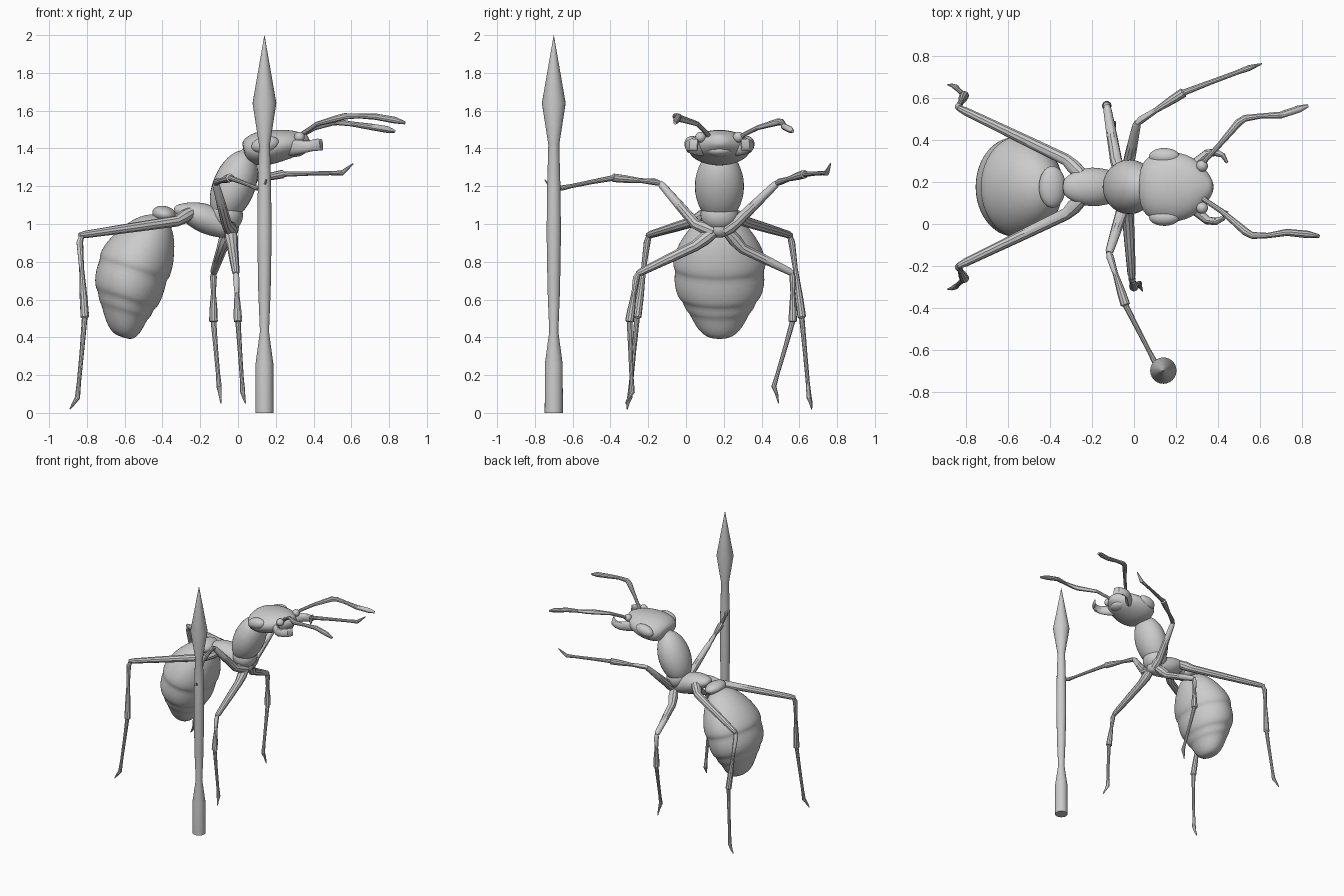
import bpy, bmesh, math
from mathutils import Vector

MID = 0.177  # y of the body's mirror plane


def loft(name, rings, sides=12, subsurf=0, side=(0, 1, 0), fixed=None):
    """Skin elliptical rings (x, y, z, radius along side, radius across)."""
    bm = bmesh.new()
    pts = [Vector(r[:3]) for r in rings]
    ref, loops = Vector(side), []
    for i, r in enumerate(rings):
        t = Vector(fixed) if fixed else (pts[min(i + 1, len(pts) - 1)] - pts[max(i - 1, 0)])
        t.normalize()
        u = (ref - t * ref.dot(t)).normalized()
        v = t.cross(u)
        ref = u
        loops.append([bm.verts.new(pts[i] + u * math.cos(a) * r[3] + v * math.sin(a) * r[4])
                      for a in (2 * math.pi * k / sides for k in range(sides))])
    for p, q in zip(loops, loops[1:]):
        for k in range(sides):
            n = (k + 1) % sides
            bm.faces.new((p[k], p[n], q[n], q[k]))
    bm.faces.new(loops[0][::-1])
    bm.faces.new(loops[-1])
    bmesh.ops.recalc_face_normals(bm, faces=bm.faces)
    me = bpy.data.meshes.new(name)
    bm.to_mesh(me)
    bm.free()
    ob = bpy.data.objects.new(name, me)
    bpy.context.collection.objects.link(ob)
    if subsurf:
        ob.modifiers.new("smooth", 'SUBSURF').levels = subsurf
        ob.modifiers["smooth"].render_levels = subsurf
    finish(ob, 60 if subsurf else 35)
    return ob


def finish(ob, angle):
    bpy.ops.object.select_all(action='DESELECT')
    ob.select_set(True)
    bpy.context.view_layer.objects.active = ob
    bpy.ops.object.shade_smooth_by_angle(angle=math.radians(angle))


def ball(name, loc, size, tilt=0.0, roll=0.0):
    bpy.ops.mesh.primitive_uv_sphere_add(segments=32, ring_count=18, location=loc,
                                         rotation=(roll, tilt, 0))
    ob = bpy.context.object
    ob.name = name
    ob.scale = size
    finish(ob, 60)
    return ob


def tube(name, pts, radii, sides=10):
    return loft(name, [(*p, r, r) for p, r in zip(pts, radii)], sides, side=(0.3, 0.5, 0.8))


def leg(name, hip, bend, knee, ankle, toe, claws):
    """Coxa and thigh, flared shin, thin foot ending in a curved claw."""
    h, b, k, a, t = (Vector(p) for p in (hip, bend, knee, ankle, toe))
    tube(name + "_thigh", [h, h.lerp(b, .5), b, b.lerp(k, .4), b.lerp(k, .93), k],
         [.03, .036, .029, .026, .02, .014])
    tube(name + "_shin", [k.lerp(b, .03), k.lerp(a, .08), k.lerp(a, .4), k.lerp(a, .75), k.lerp(a, .98), a],
         [.013, .018, .013, .021, .023, .014])
    tube(name + "_foot", [k.lerp(a, .97), a.lerp(t, .4), a.lerp(t, .8), t, *claws],
         [.015, .012, .011, .014] + [.009, .003][-len(claws):])


# Abdomen: overlapping bands along a slightly bowed axis
profile = [(0, .03), (.025, .085), (.08, .14), (.18, .195), (.3, .235), (.38, .247), (.425, .245),
           (.445, .234), (.53, .242), (.62, .232), (.675, .216), (.69, .198), (.77, .182),
           (.785, .164), (.86, .142), (.94, .11), (.985, .075), (1, .04)]
loft("abdomen", [(-.42 - .19 * s - .05 * math.sin(math.pi * s), MID, 1.045 - .645 * s, r, r * .79)
                 for s, r in profile], 32, 1, fixed=(-.30, 0, -.95))

# Waist node and rear thorax
ball("waist_node", (-.39, MID, 1.05), (.065, .1, .045), .25)
loft("waist_stalk", [(-.40, MID, 1.04, .04, .03), (-.33, MID, 1.045, .035, .026),
                     (-.26, MID, 1.07, .05, .04)], 16)
loft("rear_thorax", [(-.34, MID, 1.075, .025, .015), (-.325, MID, 1.075, .05, .03),
                     (-.27, MID, 1.065, .082, .055), (-.20, MID, 1.04, .098, .08),
                     (-.13, MID, 1.01, .085, .076), (-.07, MID, .985, .07, .065),
                     (-.02, MID, .965, .05, .04), (0, MID, .955, .02, .02)], 24, 1)
ball("mid_thorax", (-.06, MID, 1.05), (.085, .10, .09), -.5)
ball("front_thorax", (-.022, MID, 1.20), (.112, .13, .20), .38)
loft("neck", [(.0, MID, 1.30, .07, .06), (.06, MID, 1.36, .06, .05), (.1, MID, 1.39, .06, .05)], 16)

# Head: heart-shaped shield tapering forward
loft("head", [(.03, MID, 1.385, .07, .04), (.04, MID, 1.388, .115, .06), (.075, MID, 1.393, .152, .083),
              (.13, MID, 1.40, .168, .094), (.19, MID, 1.41, .17, .09), (.25, MID, 1.42, .156, .08),
              (.30, MID, 1.428, .13, .07), (.34, MID, 1.436, .085, .05),
              (.365, MID, 1.442, .05, .035), (.378, MID, 1.445, .02, .02)], 28, 1)
for s, tag in ((-1, "right"), (1, "left")):
    ball(tag + "_eye", (.145, MID + s * .143, 1.42), (.075, .042, .045), -.2, -s * .5)
    # Jaw: flat strap curving out and forward
    loft(tag + "_jaw", [(.26, MID + s * .08, 1.40, .03, .04), (.31, MID + s * .125, 1.405, .024, .04),
                        (.35, MID + s * .16, 1.41, .02, .034), (.39, MID + s * .165, 1.415, .018, .03),
                        (.425, MID + s * .15, 1.42, .012, .032), (.445, MID + s * .115, 1.42, .006, .03)], 12)
    ball(tag + "_antenna_socket", (.325, MID + s * .10, 1.46), (.028, .028, .028))
    # Hind legs mirror each other
    y = lambda d: MID + s * d
    leg(tag + "_hind_leg", (-.25, y(.06), 1.06), (-.325, y(.13), 1.015), (-.84, y(.378), .94),
        (-.81, y(.437), .5), (-.85, y(.475), .08),
        [(-.87, y(.485), .05), (-.89, y(.488), .02)])
ball("mouth", (.30, MID, 1.39), (.06, .07, .035))

# Antennae: thin stalk, elbow, swollen tip section
rad = [.014, .012, .013, .019, .017, .013, .017, .018, .008]
tube("left_antenna", [(.32, .275, 1.45), (.345, .31, 1.475), (.41, .38, 1.51), (.50, .485, 1.54),
                      (.53, .505, 1.54), (.60, .515, 1.53), (.70, .52, 1.515), (.79, .55, 1.50),
                      (.83, .565, 1.49)], rad)
tube("right_antenna", [(.32, .08 + .05, 1.45), (.345, .11, 1.48), (.42, .06, 1.53), (.53, -.035, 1.56),
                       (.565, -.055, 1.57), (.64, -.055, 1.572), (.73, -.04, 1.568),
                       (.83, -.05, 1.55), (.885, -.058, 1.535)], rad)

# Middle legs
leg("right_middle_leg", (-.04, .15, .96), (-.03, .05, .885), (-.01, -.26, .735),
    (0, -.30, .48), (.025, -.285, .11), [(.03, -.30, .085), (.04, -.32, .05)])
leg("left_middle_leg", (-.05, .22, .96), (-.085, .30, .87), (-.13, .565, .74),
    (-.13, .565, .48), (-.10, .465, .14), [(-.095, .48, .10), (-.09, .49, .05)])

# Front legs: one reaching forward, one gripping the spear
leg("left_front_leg", (-.03, .20, .96), (-.03, .27, 1.01), (.015, .485, 1.22),
    (.24, .63, 1.265), (.55, .745, 1.27), [(.58, .755, 1.295), (.61, .765, 1.32)])
leg("right_front_leg", (-.03, .15, .96), (-.06, .05, 1.0), (-.12, -.14, 1.22),
    (-.04, -.39, 1.245), (.10, -.66, 1.19), [(.14, -.72, 1.2), (.15, -.748, 1.235)])

# Spear: weighted butt, swelling shaft, conical point
loft("spear", [(.14, -.70, z, r, r) for z, r in
               ((0, .048), (.26, .047), (.43, .024), (.65, .033), (.95, .038), (1.2, .035),
                (1.42, .029), (1.64, .063), (1.997, .001), (2, .0005))], 24, fixed=(0, 0, 1))
